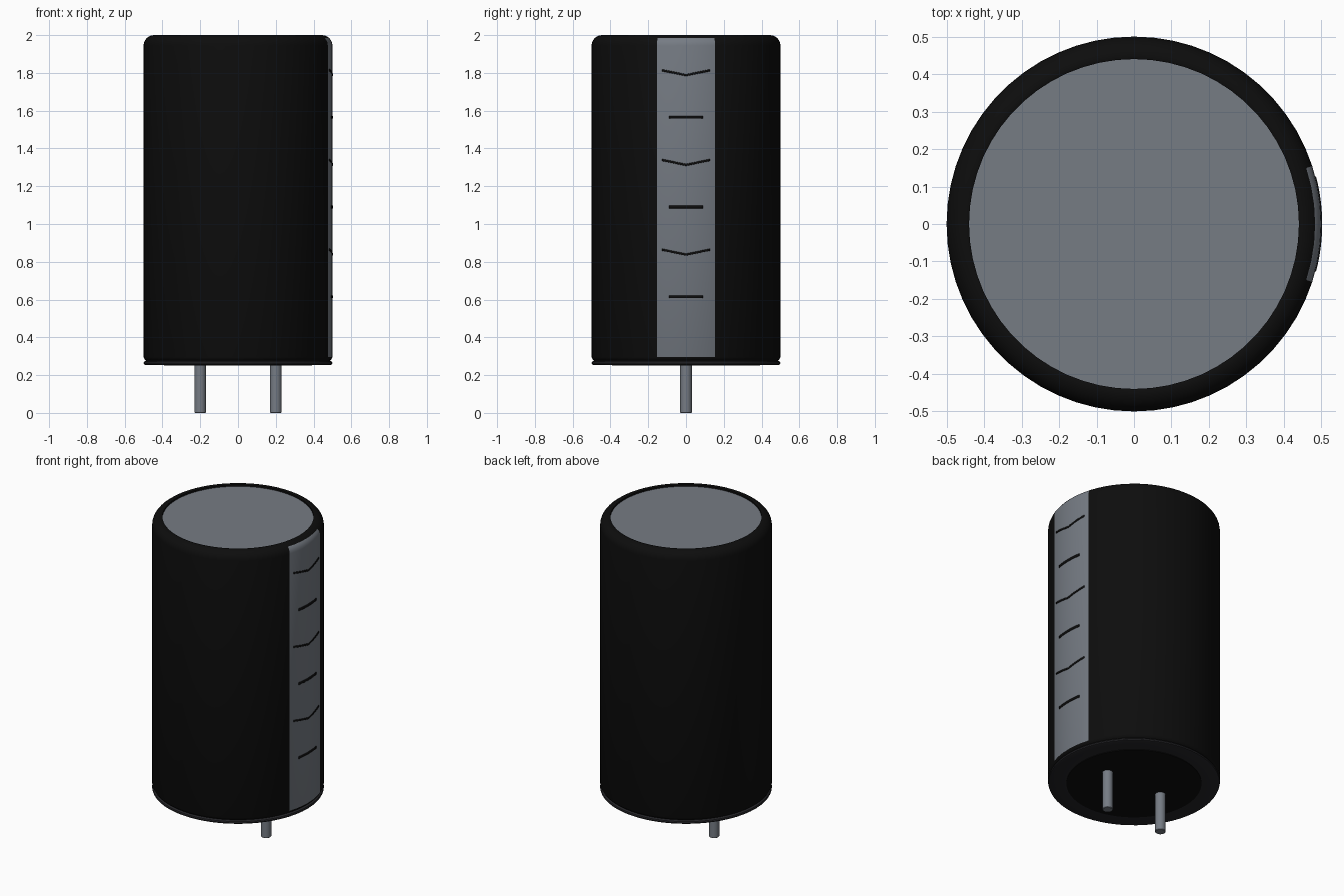
import bpy, bmesh, math

if "Cube" in bpy.data.objects:
    bpy.data.objects.remove(bpy.data.objects["Cube"], do_unlink=True)

SEG = 60  # six-degree steps, so the stripe edges fall on mesh edges


def material(name, r, g, b):
    m = bpy.data.materials.new(name)
    m.use_nodes = True
    m.diffuse_color = (r, g, b, 1)
    m.node_tree.nodes["Principled BSDF"].inputs["Base Color"].default_value = (r, g, b, 1)
    return m


black = material("black sleeve", 0.004, 0.004, 0.004)
charcoal = material("charcoal rubber", 0.018, 0.018, 0.021)
grey = material("grey metal", 0.18, 0.2, 0.23)


def finish(name, bm, mats):
    me = bpy.data.meshes.new(name)
    bm.to_mesh(me)
    bm.free()
    for m in mats:
        me.materials.append(m)
    ob = bpy.data.objects.new(name, me)
    bpy.context.collection.objects.link(ob)
    bpy.ops.object.select_all(action='DESELECT')
    ob.select_set(True)
    bpy.context.view_layer.objects.active = ob
    bpy.ops.object.shade_smooth_by_angle(angle=math.radians(35))
    return ob


def lathe(name, profile, mats, rule=None, x=0, seg=SEG):
    """Spin an (r, z) profile, listed bottom to top, about a vertical axis."""
    bm = bmesh.new()
    rings = []
    for r, z in profile:
        if r == 0:
            rings.append([bm.verts.new((x, 0, z))] * seg)
        else:
            rings.append([bm.verts.new((x + r * math.cos(math.tau * i / seg),
                                        r * math.sin(math.tau * i / seg), z))
                          for i in range(seg)])
    for lo, hi in zip(rings, rings[1:]):
        for i in range(seg):
            j = (i + 1) % seg
            f = bm.faces.new(list(dict.fromkeys((lo[i], lo[j], hi[j], hi[i]))))
            if rule:
                f.material_index = rule(f.calc_center_median())
    bmesh.ops.recalc_face_normals(bm, faces=bm.faces)
    return finish(name, bm, mats)


# Sleeve: straight wall, rounded shoulder, small lip around the top opening
STRIPE_LOW, STRIPE_HIGH = 0.295, 1.985
shoulder = [(0.445 + 0.055 * math.cos(math.radians(a)),
             1.945 + 0.055 * math.sin(math.radians(a)))
            for a in (0, 15, 30, 46, 60, 75, 90)]
sleeve = ([(0.485, 0.276), (0.494, 0.283), (0.5, STRIPE_LOW)] + shoulder
          + [(0.44, 1.998), (0.44, 1.98)])


def stripe_rule(c):
    angle = abs(math.degrees(math.atan2(c.y, c.x)))
    return int(angle < 18 and STRIPE_LOW < c.z < STRIPE_HIGH and c.xy.length > 0.478)


lathe("sleeve", sleeve, [black, grey], stripe_rule)

# Recessed top plate
lathe("top_plate", [(0.44, 1.98), (0.44, 1.987), (0, 1.987)], [grey])

# Rubber rim and flat seal underneath
lathe("bottom_rim", [(0.39, 0.254), (0.49, 0.254), (0.497, 0.257), (0.5, 0.264),
                     (0.497, 0.271), (0.485, 0.277)], [charcoal])
lathe("bottom_seal", [(0, 0.25), (0.393, 0.25), (0.393, 0.26)], [black])

# Two round leads
for side, x in (("left", 0.2), ("right", -0.2)):
    lathe(side + "_lead", [(0, 0), (0.028, 0), (0.031, 0.003), (0.031, 0.26), (0, 0.26)],
          [grey], x=x, seg=24)


# Printed marks: thin curved plates hugging the stripe
def mark(name, z, half_width, rise, height):
    bm = bmesh.new()
    steps = 8
    limit = math.asin(half_width / 0.5)
    columns = []
    for i in range(-steps, steps + 1):
        a = limit * i / steps
        mid = z + rise * abs(i) / steps
        columns.append([bm.verts.new((0.502 * math.cos(a), 0.502 * math.sin(a), mid + d))
                        for d in (-height / 2, height / 2)])
    for p, q in zip(columns, columns[1:]):
        bm.faces.new((p[0], q[0], q[1], p[1]))
    ob = finish(name, bm, [black])
    mod = ob.modifiers.new("thickness", 'SOLIDIFY')
    mod.thickness = 0.004
    mod.offset = -1


for n in range(3):
    base = 0.475 * n
    mark(f"stripe_dash_{n + 1}", 0.615 + base, 0.09, 0, 0.015)
    mark(f"stripe_chevron_{n + 1}", 0.838 + base, 0.127, 0.026, 0.011)
